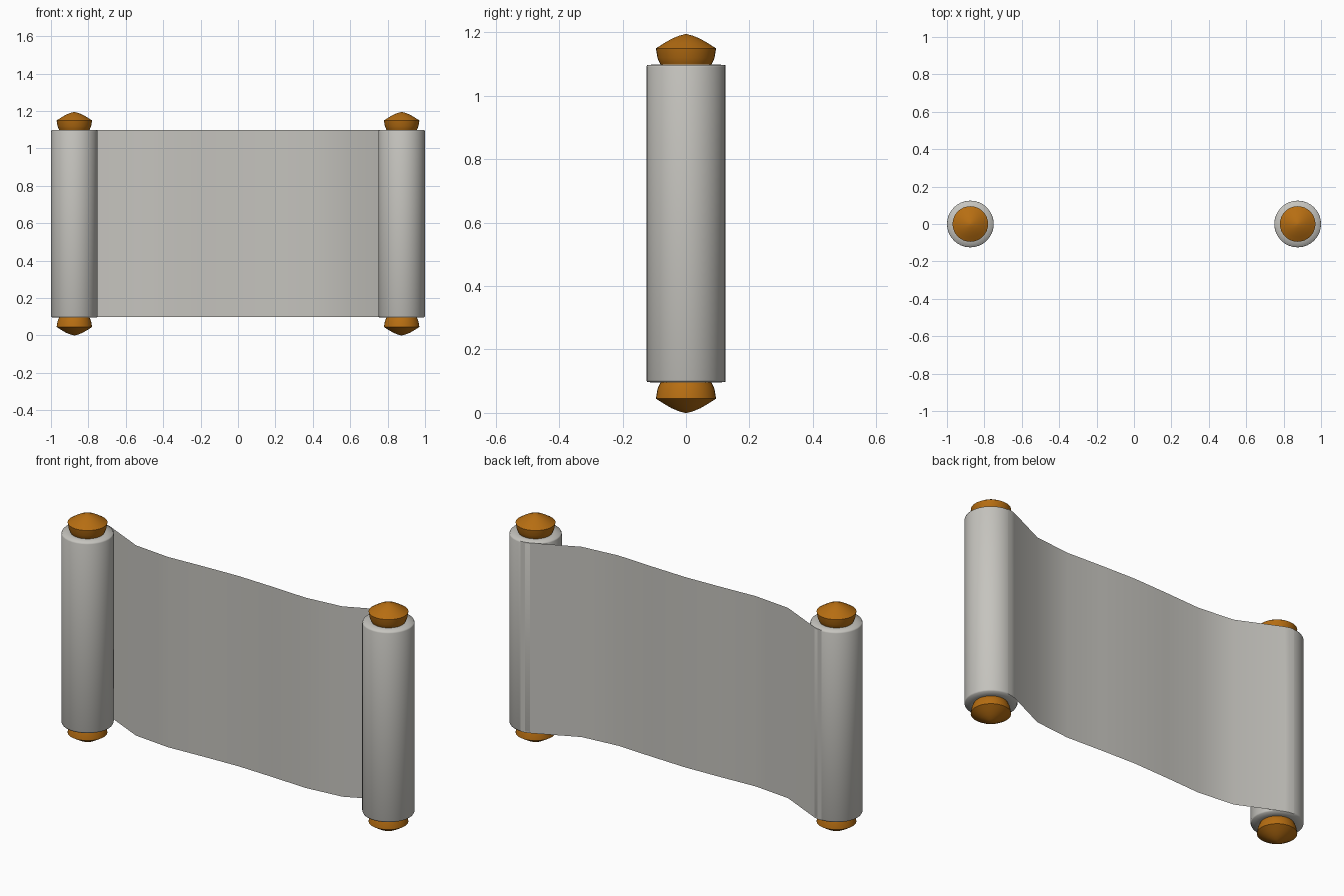
import bpy, math

if "Cube" in bpy.data.objects:
    bpy.data.objects.remove(bpy.data.objects["Cube"])

MID = 0.597      # mid height of the scroll
ROLL_X = 0.875
ROLL_R = 0.125


def material(name, rgb):
    m = bpy.data.materials.new(name)
    m.diffuse_color = (*rgb, 1)
    m.use_nodes = True
    m.node_tree.nodes["Principled BSDF"].inputs["Base Color"].default_value = m.diffuse_color
    return m


paper = material("grey paper", (0.56, 0.55, 0.515))
wood = material("brown wood", (0.47, 0.155, 0.006))


def make(name, verts, faces, mat, angle):
    me = bpy.data.meshes.new(name)
    me.from_pydata(verts, [], faces)
    me.materials.append(mat)
    ob = bpy.data.objects.new(name, me)
    bpy.context.collection.objects.link(ob)
    bpy.ops.object.select_all(action='DESELECT')
    ob.select_set(True)
    bpy.context.view_layer.objects.active = ob
    bpy.ops.object.shade_smooth_by_angle(angle=math.radians(angle))
    return ob


def lathe(name, profile, x, mat, angle, n=32):
    """Turn (radius, z) points, listed bottom to top, round a vertical axis."""
    verts = [(x + r * math.cos(2 * math.pi * i / n),
              r * math.sin(2 * math.pi * i / n), z)
             for r, z in profile for i in range(n)]
    faces = []
    for k in range(len(profile) - 1):
        for i in range(n):
            j = (i + 1) % n
            faces.append((k * n + i, k * n + j, (k + 1) * n + j, (k + 1) * n + i))
    last = (len(profile) - 1) * n
    faces.append(tuple(reversed(range(n))))
    faces.append(tuple(range(last, last + n)))
    return make(name, verts, faces, mat, angle)


# Upper half profiles, measured from mid height
roll_half = [(ROLL_R, 0.493), (0.122, 0.500), (0.08, 0.502)]
knob = [(0.075, 0.49), (0.084, 0.508), (0.090, 0.522), (0.095, 0.552),
        (0.070, 0.568), (0.046, 0.582), (0.022, 0.592), (0.003, 0.597)]

for side, sx in (("left", -1), ("right", 1)):
    # Paper roll
    full = [(r, MID - z) for r, z in reversed(roll_half)] + \
           [(r, MID + z) for r, z in roll_half]
    lathe(side + "_roll", full, sx * ROLL_X, paper, 80)
    # Wooden end knobs
    lathe(side + "_top_knob", [(r, MID + z) for r, z in knob],
          sx * ROLL_X, wood, 40)
    lathe(side + "_bottom_knob", [(r, MID - z) for r, z in reversed(knob)],
          sx * ROLL_X, wood, 40)

# Open sheet: wraps off the back of each roll and waves gently between them
half = [(0, 0.007), (0.2, 0.0), (0.4, -0.01), (0.6, 0.01)]
for deg in (67, 79, 90):
    a = math.radians(180 - deg)
    half.append((ROLL_X + ROLL_R * math.cos(a), ROLL_R * math.sin(a)))
path = [(-x, y) for x, y in reversed(half[1:])] + half
verts = [(x, y, z) for x, y in path for z in (MID - 0.5, MID + 0.5)]
faces = [(2 * i, 2 * i + 2, 2 * i + 3, 2 * i + 1) for i in range(len(path) - 1)]
make("open_sheet", verts, faces, paper, 60)
